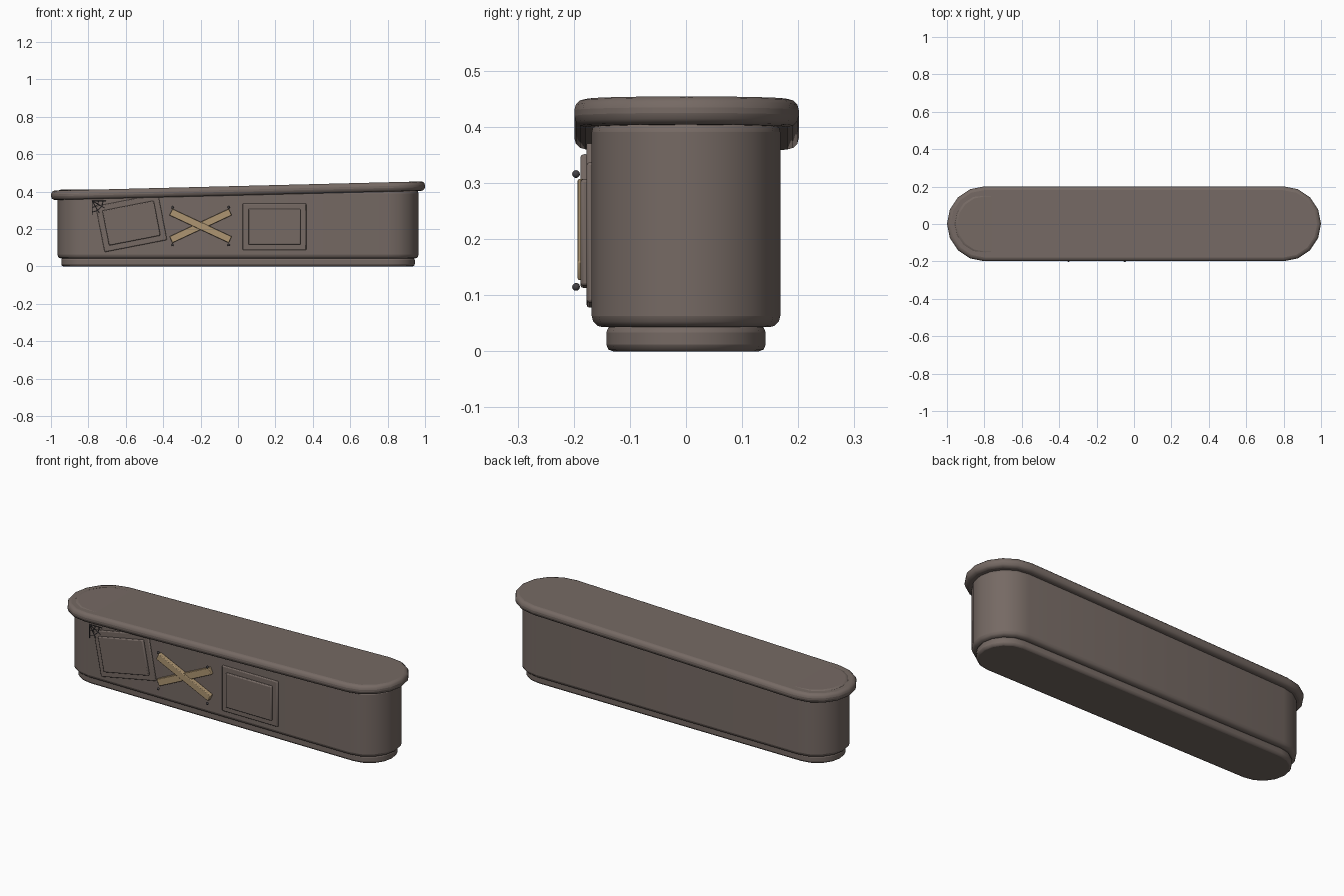
import bpy, bmesh, math
from mathutils import Vector, Matrix

if "Cube" in bpy.data.objects:
    bpy.data.objects.remove(bpy.data.objects["Cube"], do_unlink=True)


def material(name, rgb):
    m = bpy.data.materials.new(name)
    m.use_nodes = True
    m.diffuse_color = (*rgb, 1)
    bsdf = m.node_tree.nodes["Principled BSDF"]
    bsdf.inputs["Base Color"].default_value = (*rgb, 1)
    bsdf.inputs["Roughness"].default_value = 0.8
    return m


STONE = material("brown stone", (0.18, 0.143, 0.127))
WOOD = material("pale wood", (0.42, 0.30, 0.165))
IRON = material("dark iron", (0.06, 0.055, 0.06))


def finish(name, bm, mat, bevel=0, segments=3):
    """Turn a bmesh into a shaded object with optional rounded edges."""
    bmesh.ops.recalc_face_normals(bm, faces=bm.faces)
    mesh = bpy.data.meshes.new(name)
    bm.to_mesh(mesh)
    bm.free()
    mesh.materials.append(mat)
    ob = bpy.data.objects.new(name, mesh)
    bpy.context.collection.objects.link(ob)
    bpy.ops.object.select_all(action='DESELECT')
    ob.select_set(True)
    bpy.context.view_layer.objects.active = ob
    bpy.ops.object.shade_smooth_by_angle(angle=math.radians(35))
    if bevel:
        mod = ob.modifiers.new("rounded edges", 'BEVEL')
        mod.width = bevel
        mod.segments = segments
        mod.limit_method = 'ANGLE'
        mod.angle_limit = math.radians(50)
    return ob


def stadium(name, half_length, radius, z0, z1, bevel, segments=3, steps=8):
    """Solid with straight sides and half-round ends."""
    bm = bmesh.new()
    ring = []
    for side in (1, -1):
        for i in range(steps + 1):
            a = math.pi * (i / steps - 0.5)
            x = side * (half_length - radius + radius * math.cos(a))
            ring.append(bm.verts.new((x, side * radius * math.sin(a), z0)))
    face = bm.faces.new(ring)
    top = bmesh.ops.extrude_face_region(bm, geom=[face])["geom"]
    verts = [g for g in top if isinstance(g, bmesh.types.BMVert)]
    bmesh.ops.translate(bm, verts=verts, vec=(0, 0, z1 - z0))
    return finish(name, bm, STONE, bevel, segments)


def front_box(name, x, z, width, height, y_front, y_back, angle, mat, bevel):
    """Box lying against the front wall, turned in the plane of the wall."""
    bm = bmesh.new()
    bmesh.ops.create_cube(bm, size=1)
    bmesh.ops.scale(bm, verts=bm.verts, vec=(width, y_back - y_front, height))
    ob = finish(name, bm, mat, bevel, 2)
    ob.location = (x, (y_front + y_back) / 2, z)
    ob.rotation_euler.y = -math.radians(angle)
    return ob


# Plinth, body and tilted lid
stadium("plinth", 0.945, 0.142, 0, 0.046, 0.012, 2)
stadium("body", 0.965, 0.168, 0.043, 0.411, 0.02)
lid = stadium("lid", 1.0, 0.2, -0.025, 0.025, 0.02)
lid.location = (0, 0.001, 0.405)
lid.rotation_euler.y = -0.025

# Raised double panels, the one on the right side slipped out of level
for side, x, z, angle in (("left", 0.195, 0.212, 0), ("right", -0.57, 0.232, 11)):
    front_box(side + "_panel_frame", x, z, 0.34, 0.25, -0.177, -0.15, angle, STONE, 0.005)
    front_box(side + "_panel_center", x, z, 0.28, 0.19, -0.188, -0.15, angle, STONE, 0.005)

# Crossed boards
front_box("rising_board", -0.2, 0.217, 0.35, 0.038, -0.188, -0.166, 25, WOOD, 0.003)
front_box("falling_board", -0.2, 0.217, 0.35, 0.038, -0.193, -0.17, -25, WOOD, 0.003)

# Nails beside the board ends
for i, x in enumerate((-0.35, -0.05)):
    for level, z in (("lower", 0.115), ("upper", 0.316)):
        bm = bmesh.new()
        bmesh.ops.create_uvsphere(bm, u_segments=10, v_segments=6, radius=0.007,
                                  matrix=Matrix.Translation((x, -0.196, z)))
        finish(f"{level}_nail_{i + 1}", bm, IRON)

# Cobweb under the lid: spokes from one corner and two cross threads
bm = bmesh.new()


def thread(a, b, radius=0.002):
    a, b = Vector(a), Vector(b)
    turn = (b - a).to_track_quat('Z', 'Y').to_matrix().to_4x4()
    bmesh.ops.create_cone(bm, cap_ends=True, segments=5, radius1=radius, radius2=radius,
                          depth=(b - a).length, matrix=Matrix.Translation((a + b) / 2) @ turn)


def web_point(angle, length):
    a = math.radians(angle)
    return (-0.78 + length * math.cos(a), -0.18, 0.35 - length * math.sin(a))


spokes = (0, 30, 60, 90)
for a in spokes:
    thread(web_point(a, 0), web_point(a, 0.075))
for length in (0.035, 0.06):
    for a, b in zip(spokes, spokes[1:]):
        thread(web_point(a, length), web_point(b, length))
finish("cobweb", bm, IRON)
